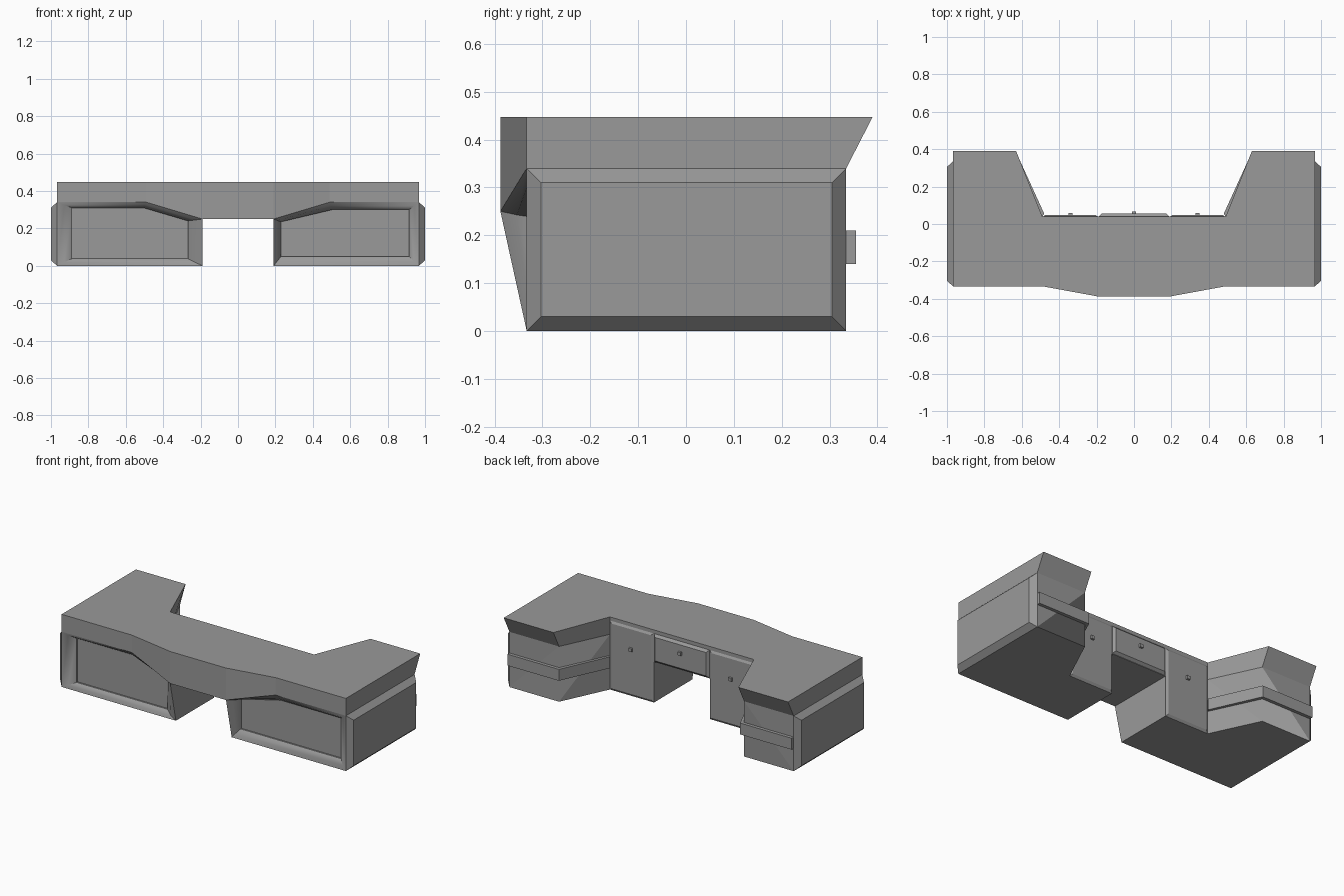
import bpy, bmesh, math
from mathutils import Vector

if "Cube" in bpy.data.objects:
    bpy.data.objects.remove(bpy.data.objects["Cube"])

# One grey finish for the whole desk
grey = bpy.data.materials.new("desk grey")
grey.use_nodes = True
tint = (0.32, 0.32, 0.32, 1)
grey.diffuse_color = tint
grey.node_tree.nodes["Principled BSDF"].inputs["Base Color"].default_value = tint


def build(name, polys, side=1, smooth=0):
    """Weld polygons into one object; side = -1 mirrors it across x."""
    bm = bmesh.new()
    for poly in polys:
        bm.faces.new([bm.verts.new((x * side, y, z)) for x, y, z in poly])
    bmesh.ops.remove_doubles(bm, verts=bm.verts, dist=0.0005)
    bmesh.ops.recalc_face_normals(bm, faces=bm.faces)
    mesh = bpy.data.meshes.new(name)
    bm.to_mesh(mesh)
    bm.free()
    mesh.materials.append(grey)
    obj = bpy.data.objects.new(name, mesh)
    bpy.context.collection.objects.link(obj)
    if smooth:
        bpy.ops.object.select_all(action='DESELECT')
        obj.select_set(True)
        bpy.context.view_layer.objects.active = obj
        bpy.ops.object.shade_smooth_by_angle(angle=math.radians(smooth))
    return obj


def loft(a, b, closed=True):
    """Quads between two matching rings of points."""
    n = len(a)
    return [[a[i], a[(i + 1) % n], b[(i + 1) % n], b[i]]
            for i in range(n if closed else n - 1)]


def mirrored(points):
    return [(-x, y, z) for x, y, z in points]


def frustum(name, x0, x1, z0, z1, y0, y1, inset):
    """Raised panel facing the back with a sloped border."""
    def ring(y, d):
        return [(x0 + d, y, z0 + d), (x1 - d, y, z0 + d),
                (x1 - d, y, z1 - d), (x0 + d, y, z1 - d)]
    a, b = ring(y0, 0), ring(y1, inset)
    return build(name, loft(a, b) + [a, b])


# Plan dimensions
TOP, SHELF, ARCH = 0.447, 0.34, 0.25
END, KNEE, CORNER, WING = 0.968, 0.19, 0.49, 0.63
FRONT, BOW, BACK, LIP, INNER = -0.333, -0.388, 0.335, 0.39, 0.04

# Desktop: bowed fascia, flared wing overhang, arch over the kneehole
low = [(KNEE, BOW, ARCH), (CORNER, FRONT, SHELF), (END, FRONT, SHELF),
       (END, BACK, SHELF), (WING, BACK, SHELF), (CORNER, INNER, SHELF),
       (KNEE, INNER, ARCH)]
high = [(x, LIP if y == BACK else y, TOP) for x, y, z in low]
ring_low = low + mirrored(low)[::-1]
ring_high = high + mirrored(high)[::-1]
ceiling = [low[0], low[6], mirrored(low)[6], mirrored(low)[0]]
slope = [low[0], low[1], low[5], low[6]]
build("desktop", loft(ring_low, ring_high) + [
    ring_high, ceiling, slope, mirrored(slope), low[1:6], mirrored(low[1:6])])


# Pedestals: recessed front panel inside a rolled frame
def pedestal(name, side, outer, inner, bottom, top, knee_top):
    foot = [(KNEE, FRONT, 0)] + [(x, y, 0) for x, y, z in low[2:]]
    walls = [[foot[i], foot[i + 1], low[i + 2], low[i + 3]][:2]
             + [low[i + 3], low[i + 2]] for i in range(1, 4)]
    end = [foot[1], foot[2], low[3], low[2]]
    drawer_side = [foot[4], foot[5], low[6], low[5]]
    knee = [foot[5], foot[0], low[0], low[6]]
    rim_edge = [(KNEE, FRONT, 0), (END, FRONT, 0), low[2], low[1], low[0]]

    def opening(y):
        return [(inner, y, bottom), (outer, y, bottom), (outer, y, top),
                (CORNER + 0.015, y, top), (inner, y, knee_top)]
    rim, panel = opening(-0.303), opening(-0.293)
    roll = [tuple(Vector(a).lerp(Vector(b), 0.5) + Vector((0, -0.008, 0)))
            for a, b in zip(rim_edge, rim)]
    polys = [foot, slope, low[1:6], end, knee, drawer_side, panel]
    polys += walls[1:3][:1] + [[foot[3], foot[4], low[5], low[4]]]
    polys += [[foot[2], foot[3], low[4], low[3]]]
    # keep each wall once
    unique = {frozenset(p): p for p in polys}
    build(name, list(unique.values()) + loft(rim_edge, roll)
          + loft(roll, rim) + loft(rim, panel), side, 32)


pedestal("left_pedestal", 1, 0.915, 0.23, 0.05, 0.30, 0.235)
pedestal("right_pedestal", -1, 0.888, 0.268, 0.038, 0.31, 0.24)

for label, side in (("left", 1), ("right", -1)):
    # Bevelled end panel
    def end_ring(x, d):
        return [(x, FRONT + d, d), (x, BACK - d, d),
                (x, BACK - d, SHELF - d), (x, FRONT + d, SHELF - d)]
    a, b = end_ring(END, 0), end_ring(1.0, 0.03)
    build(label + "_end_panel", loft(a, b) + [a, b], side)

    # Rail wrapping the wing's back and slanted inner face
    path = [(END, BACK, END, 0.355), (WING, BACK, WING - 0.013, 0.355),
            (CORNER, INNER, CORNER - 0.01, INNER + 0.015)]
    sections = [[(xi, yi, 0.14), (xo, yo, 0.14), (xo, yo, 0.21), (xi, yi, 0.21)]
                for xi, yi, xo, yo in path]
    build(label + "_wing_rail", loft(sections[0], sections[1])
          + loft(sections[1], sections[2]) + [sections[0], sections[2]], side)

    # Drawer front over the pedestal
    x0, x1 = sorted((side * (KNEE + 0.003), side * (CORNER - 0.003)))
    frustum(label + "_drawer", x0, x1, 0.003, 0.425, INNER, INNER + 0.008, 0.012)

frustum("centre_drawer", -0.188, 0.188, ARCH + 0.003, 0.425,
        INNER, INNER + 0.015, 0.014)

# Small square knobs
for label, x, z, y in (("left", 0.34, 0.29, 0.047), ("centre", 0, 0.36, 0.054),
                       ("right", -0.34, 0.29, 0.047)):
    frustum(label + "_knob", x - 0.011, x + 0.011, z - 0.011, z + 0.011,
            y, y + 0.013, 0.001)
